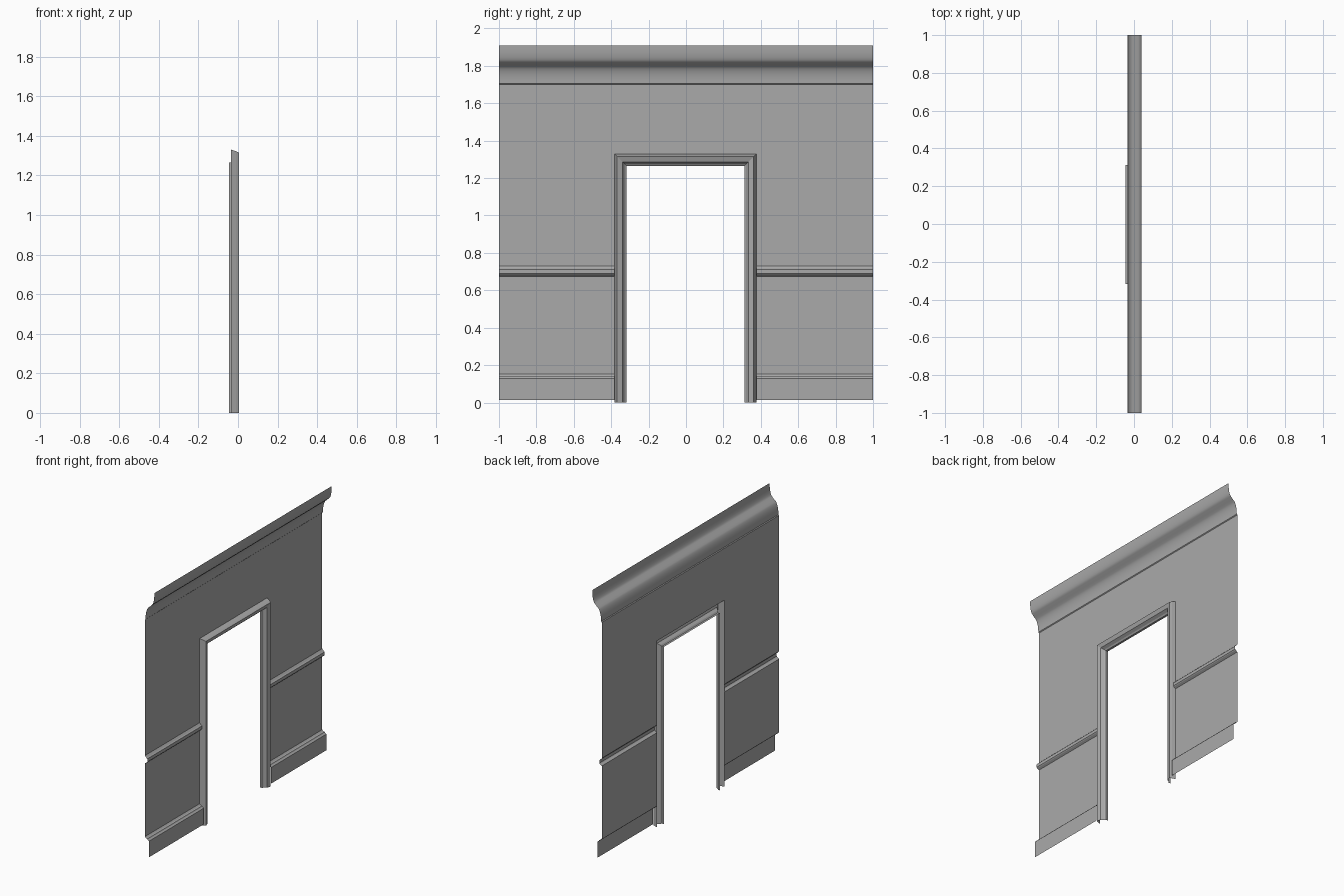
import bpy
import math

cube = bpy.data.objects.get("Cube")
if cube:
    bpy.data.objects.remove(cube, do_unlink=True)

plaster = bpy.data.materials.new("grey_plaster")
GREY = (0.4, 0.4, 0.4, 1)
plaster.diffuse_color = GREY
plaster.use_nodes = True
plaster.node_tree.nodes["Principled BSDF"].inputs["Base Color"].default_value = GREY

WALL_X = -0.035
MID, HALF_IN, HALF_OUT = -0.003, 0.315, 0.38   # doorway centre and half widths
TOP_IN, TOP_OUT = 1.265, 1.33
SIDES = [(-1, MID - HALF_OUT), (MID + HALF_OUT, 1)]
FULL = [(-1, 1)]


def add_part(name, rings, smooth=False):
    """Join rings of points into strips; each entry of rings is one strip."""
    verts, faces = [], []
    for strip in rings:
        n = len(strip[0])
        base = len(verts)
        for ring in strip:
            verts += ring
        for r in range(len(strip) - 1):
            for i in range(n - 1):
                a = base + r * n + i
                faces.append((a, a + n, a + n + 1, a + 1))
    mesh = bpy.data.meshes.new(name)
    mesh.from_pydata(verts, [], faces)
    mesh.materials.append(plaster)
    obj = bpy.data.objects.new(name, mesh)
    bpy.context.collection.objects.link(obj)
    if smooth:
        bpy.ops.object.select_all(action="DESELECT")
        obj.select_set(True)
        bpy.context.view_layer.objects.active = obj
        bpy.ops.object.shade_smooth_by_angle(angle=math.radians(25))
    return obj


def moulding(name, profile, spans, smooth=False):
    """Run an (x, z) profile along y over each span."""
    add_part(name, [[[(x, y, z) for x, z in profile] for y in span]
                    for span in spans], smooth)


# Flat wall panels around the doorway
moulding("lower_panel", [(WALL_X, 0.152), (WALL_X, 0.675)], SIDES)
moulding("upper_panel", [(WALL_X, 0.73), (WALL_X, TOP_OUT)], SIDES)
moulding("header_panel", [(WALL_X, TOP_OUT), (WALL_X, 1.70)], FULL)

# Skirting with a stepped cap
moulding("baseboard", [(-0.003, 0.013), (-0.003, 0.128), (-0.012, 0.135),
                       (-0.016, 0.141), (-0.026, 0.143), (WALL_X, 0.152)], SIDES)

# Chair rail
moulding("chair_rail", [(WALL_X, 0.675), (-0.021, 0.684), (-0.016, 0.69),
                        (-0.016, 0.712), (-0.024, 0.718), (WALL_X, 0.73)], SIDES)

# Crown: lip, cove, sloped fillet, then a rounded upper part
cove = [(-0.03 + 0.036 * (1 - math.cos(a)), 1.705 + 0.097 * math.sin(a))
        for a in [math.radians(11 * i) for i in range(7)]]
ovolo = [(0.018 + 0.022 * math.sin(a), 1.91 - 0.09 * math.cos(a))
         for a in [math.radians(15 * i) for i in range(1, 7)]]
moulding("crown_moulding", [(WALL_X, 1.70)] + cove + [(0.004, 1.803), (0.02, 1.82)]
         + ovolo, FULL, True)

# Door casing: profile of (distance out from the opening, x), mitred at the corners
casing = [(0, -0.045), (0, -0.03), (0.01, -0.023), (0.022, -0.004),
          (0.05, 0.005), (0.057, -0.01), (HALF_OUT - HALF_IN, WALL_X)]
path = [(1, 0), (1, 1), (-1, 1), (-1, 0)]
add_part("door_casing", [[[(x, MID + side * (HALF_IN + d), up * (TOP_IN + d))
                           for d, x in casing] for side, up in path]])
casing_mesh = bpy.data.objects["door_casing"].data
casing_mesh.flip_normals()
